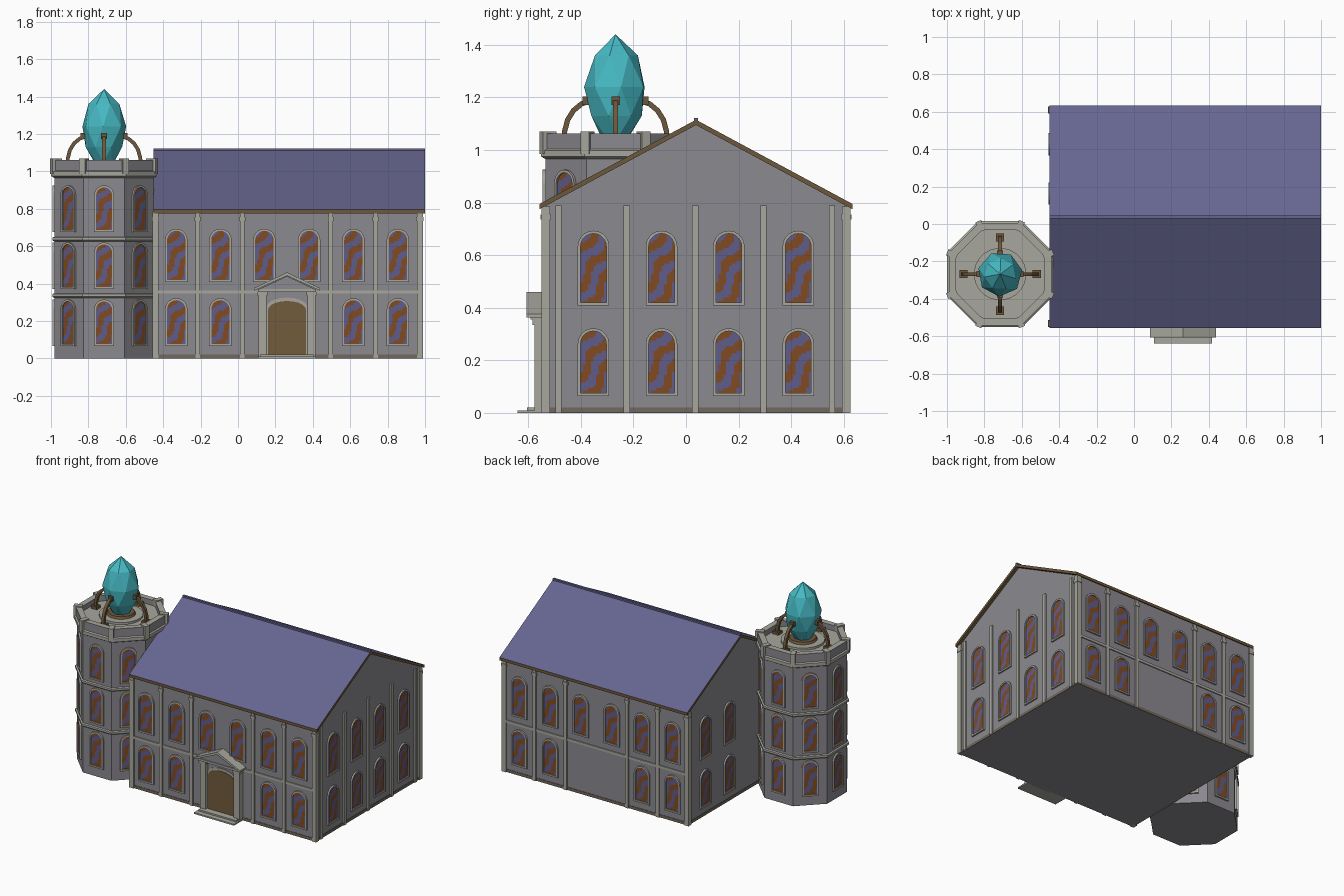
import bpy, bmesh
from math import sin, cos, tan, pi, radians, hypot
from mathutils import Matrix, Vector

if "Cube" in bpy.data.objects:
    bpy.data.objects.remove(bpy.data.objects["Cube"])


def material(name, r, g, b):
    col = [(c / 255) ** 2.2 for c in (r, g, b)] + [1]
    m = bpy.data.materials.new(name)
    m.use_nodes = True
    m.diffuse_color = col
    bsdf = m.node_tree.nodes["Principled BSDF"]
    bsdf.inputs["Base Color"].default_value = col
    bsdf.inputs["Roughness"].default_value = 0.8
    return m


WALL = material("wall stone", 138, 136, 142)
TRIM = material("pale trim stone", 167, 166, 156)
ROOF = material("roof slate", 102, 101, 142)
WOOD = material("brown trim", 108, 88, 62)
DOOR = material("door wood", 112, 92, 62)
BLUE = material("blue glass", 96, 93, 138)
ORANGE = material("orange glass", 128, 76, 38)
CRYSTAL = material("teal crystal", 72, 184, 194)
BASE = material("foundation", 112, 104, 92)


def finish(name, bm, mats, rule=None):
    bm.normal_update()
    if rule:
        for f in bm.faces:
            f.material_index = rule(f)
    me = bpy.data.meshes.new(name)
    bm.to_mesh(me)
    bm.free()
    for m in mats:
        me.materials.append(m)
    ob = bpy.data.objects.new(name, me)
    bpy.context.collection.objects.link(ob)
    return ob


def loft(name, rings, mats, caps=True, rule=None):
    """Skin closed rings of 3D points."""
    bm = bmesh.new()
    vs = [[bm.verts.new(p) for p in ring] for ring in rings]
    n = len(rings[0])
    for a, b in zip(vs, vs[1:]):
        for i in range(n):
            j = (i + 1) % n
            bm.faces.new((a[i], a[j], b[j], b[i]))
    if caps:
        bm.faces.new(vs[0])
        bm.faces.new(vs[-1])
    bmesh.ops.recalc_face_normals(bm, faces=bm.faces)
    return finish(name, bm, mats, rule)


def box(name, lo, hi, mat, turn=None):
    lo, hi = Vector(lo), Vector(hi)
    bm = bmesh.new()
    bmesh.ops.create_cube(bm, size=1, matrix=Matrix.Translation((lo + hi) / 2)
                          @ Matrix.Diagonal((hi - lo).to_4d()))
    if turn:
        bmesh.ops.transform(bm, matrix=turn, verts=bm.verts)
    return finish(name, bm, [mat])


def prism_x(name, pts, x0, x1, mats, rule=None):
    return loft(name, [[(x, y, z) for y, z in pts] for x in (x0, x1)], mats, rule=rule)


def prism_y(name, pts, y0, y1, mats, rule=None):
    return loft(name, [[(x, y, z) for x, z in pts] for y in (y0, y1)], mats, rule=rule)


# ---- arched windows, shared meshes per size ----
def arch(w, h, inset=0.0, n=10):
    r = w / 2
    k = r - inset
    top = [(k * cos(pi * i / n), h - r + k * sin(pi * i / n)) for i in range(n + 1)]
    return [(-k, inset), (k, inset)] + top


def arch_frame(name, w, h, t, depth):
    inner, outer = arch(w, h, t), arch(w, h)
    return loft(name, [[(x, y, z) for x, z in pts] for pts, y in
                       ((inner, 0), (inner, -depth), (outer, -depth), (outer, 0))],
                [TRIM], caps=False)


def glass(name, w, h, t):
    bm = bmesh.new()
    bm.faces.new([bm.verts.new((x, -0.004, z)) for x, z in arch(w, h, t)])
    step = 0.01
    for axis, lo, hi in ((Vector((1, 0, 0)), -w / 2, w / 2), (Vector((0, 0, 1)), 0, h)):
        for i in range(1, int((hi - lo) / step) + 1):
            bmesh.ops.bisect_plane(bm, geom=bm.verts[:] + bm.edges[:] + bm.faces[:],
                                   plane_co=axis * (lo + i * step), plane_no=axis)

    def pane(f):
        c = f.calc_center_median()
        return int(sin(52 * (c.z - 1.5 * c.x) + 1.2 * sin(32 * (c.x + c.z))) > 0)
    return finish(name, bm, [BLUE, ORANGE], pane)


cache = {}


def window(name, w, h, x, y, z, turn):
    for part, make in (("frame", lambda n: arch_frame(n, w, h, 0.011, 0.011)),
                       ("glass", lambda n: glass(n, w, h, 0.011))):
        key = (part, w, h)
        if key in cache:
            ob = bpy.data.objects.new(name + "_" + part, cache[key])
            bpy.context.collection.objects.link(ob)
        else:
            ob = make(name + "_" + part)
            cache[key] = ob.data
        ob.location = (x, y, z)
        ob.rotation_euler.z = radians(turn)


# ---- main hall ----
MID = 0.038
X0, X1 = -0.445, 0.978
YF, YB = MID - 0.577, MID + 0.577
prism_x("hall_walls", [(YF, 0), (YB, 0), (YB, 0.785), (MID, 1.095), (YF, 0.785)],
        X0, X1, [WALL])
box("hall_foundation", (X0 - 0.003, YF - 0.003, 0), (X1 + 0.003, YB + 0.003, 0.02), BASE)

E = 0.595
prism_x("hall_roof", [(MID - E, 0.775), (MID - E, 0.795), (MID, 1.115), (MID + E, 0.795),
                      (MID + E, 0.775), (MID, 1.095)], -0.452, 1.0, [ROOF, WOOD],
        lambda f: 0 if f.normal.z > 0.3 else 1)
box("roof_ridge", (-0.452, MID - 0.008, 1.1), (1.0, MID + 0.008, 1.122), ROOF)

COLS = [-0.33, -0.094, 0.141, 0.38, 0.617, 0.855]
ROWS = [-0.352, -0.093, 0.163, 0.427]
UP, LOW = (0.285, 0.408), (0.257, 0.065)
for side, y, turn, out in (("front", YF, 0, -1), ("back", YB, 180, 1)):
    for i, x in enumerate(COLS):
        window(side + "_upper_window", 0.12, UP[0], x, y, UP[1], turn)
        if i not in (2, 3):
            window(side + "_lower_window", 0.12, LOW[0], x, y, LOW[1], turn)
    for x in (-0.215, 0.022, 0.497, 0.737):
        for part, w, z0, z1, d in (("pilaster", 0.012, 0, 0.785, 0.01),
                                   ("pilaster_capital", 0.017, 0.735, 0.755, 0.014)):
            box(side + "_" + part, (x - w, min(y, y + out * d), z0),
                (x + w, max(y, y + out * d), z1), TRIM)
    box(side + "_belt_course", (X0, y - 0.007, 0.346), (X1, y + 0.007, 0.364), TRIM)
    # square piers on the corners
    for x in (X0 + 0.004, X1 - 0.006):
        yc = y - out * 0.006
        box(side + "_corner_pier", (x - 0.016, yc - 0.016, 0), (x + 0.016, yc + 0.016, 0.785), TRIM)
        box(side + "_corner_capital", (x - 0.019, yc - 0.019, 0.735),
            (x + 0.019, yc + 0.019, 0.755), TRIM)

for i, y in enumerate(ROWS):
    for h, z in (UP, LOW):
        window("right_window", 0.12, h, X1, y, z, 90)
        if i > 1:
            window("left_window", 0.12, h, X0, y, z, -90)
for i in range(5):
    y = -0.485 + 0.26 * i
    box("right_pilaster", (X1 - 0.01, y - 0.012, 0), (X1 + 0.01, y + 0.012, 0.788), TRIM)

# ---- entrance porch ----
PX = 0.262
box("porch_step_lower", (PX - 0.155, -0.64, 0), (PX + 0.155, YF, 0.01), TRIM)
box("porch_step_upper", (PX - 0.145, -0.605, 0), (PX + 0.145, YF, 0.02), TRIM)
box("porch_panel", (PX - 0.12, YF - 0.012, 0), (PX + 0.12, YF, 0.36), WALL)
for s in (-1, 1):
    x = PX + s * 0.131
    box("porch_column", (x - 0.022, -0.577, 0.01), (x + 0.022, YF, 0.36), TRIM)
    box("porch_column_cap", (x - 0.027, -0.583, 0.335), (x + 0.027, YF, 0.355), TRIM)
door_arch = [(-0.108, 0.02), (0.108, 0.02)] + [
    (0.108 * cos(pi * i / 10), 0.275 + 0.05 * sin(pi * i / 10)) for i in range(11)]
for name, k, y, mat in (("door_surround", 1.0, -0.556, TRIM), ("door", 0.94, -0.559, DOOR)):
    prism_y(name, [(PX + x * k, 0.02 + (z - 0.02) * k) for x, z in door_arch], y, YF, [mat])
prism_y("porch_pediment", [(PX - 0.15, 0.358), (PX + 0.15, 0.358), (PX + 0.15, 0.37),
                           (PX, 0.44), (PX - 0.15, 0.37)], -0.585, YF, [WALL])
box("porch_beam", (PX - 0.155, -0.592, 0.355), (PX + 0.155, YF, 0.37), TRIM)
prism_y("porch_roof", [(PX - 0.176, 0.362), (PX - 0.176, 0.376), (PX, 0.46),
                       (PX + 0.176, 0.376), (PX + 0.176, 0.362), (PX, 0.442)],
        -0.606, YF, [TRIM, WOOD], lambda f: int(f.normal.z < -0.3))

# ---- octagonal tower ----
TX, TY = -0.716, -0.268


def ring(r, z, n=8, phase=0.5):
    return [(TX + r * cos(2 * pi * (i + phase) / n),
             TY + r * sin(2 * pi * (i + phase) / n), z) for i in range(n)]


def octagon(name, profile, mats, caps=True, rule=None):
    return loft(name, [ring(a / cos(pi / 8), z) for a, z in profile], mats, caps, rule)


A = 0.266
octagon("tower_walls", [(A, 0), (A, 0.975)], [WALL])
for z in (0.33, 0.632):
    octagon("tower_band", [(A, z - 0.008), (A + 0.01, z), (A + 0.01, z + 0.014), (A, z + 0.018)],
            [TRIM])
octagon("tower_cornice", [(A, 0.965), (0.283, 0.975), (0.283, 0.998), (0.274, 1.004)], [TRIM])
octagon("tower_parapet", [(0.274, 1.0), (0.274, 1.062), (0.235, 1.062), (0.235, 1.0)],
        [TRIM, WALL], False, lambda f: int(abs(f.normal.z) < 0.5))
octagon("tower_floor", [(0.24, 0.99), (0.24, 1.025)], [TRIM])
for i in range(8):
    a = 2 * pi * (i + 0.5) / 8
    turn = Matrix.Translation((TX, TY, 0)) @ Matrix.Rotation(a, 4, "Z")
    box("parapet_post", (0.25, -0.017, 0.985), (0.306, 0.017, 1.07), TRIM, turn)
    # no openings on the side that meets the hall
    if i != 2:
        t = i * 45
        for z in (0.065, 0.37, 0.675):
            window("tower_window", 0.107, 0.25, TX + A * sin(radians(t)),
                   TY - A * cos(radians(t)), z, t)

# ---- crystal and its holder ----
loft("crystal_plinth", [ring(r, z, 24) for r, z in ((0.14, 1.02), (0.14, 1.04), (0.1, 1.04))], [TRIM])
loft("crystal_socket", [ring(r, z, 24) for r, z in ((0.095, 1.035), (0.085, 1.055))], [WOOD])

bm = bmesh.new()
for k, (r, z) in enumerate(((0.055, 1.05), (0.1, 1.13), (0.12, 1.24), (0.085, 1.36))):
    for p in ring(r, z, 7, 0.5 * k + 0.2):
        bm.verts.new(p)
bm.verts.new((TX, TY, 1.44))
bmesh.ops.convex_hull(bm, input=bm.verts)
bmesh.ops.recalc_face_normals(bm, faces=bm.faces)
finish("crystal", bm, [CRYSTAL])

path = [(0.196, 1.02), (0.194, 1.07), (0.182, 1.115), (0.16, 1.15), (0.13, 1.175), (0.1, 1.186)]
for q in range(4):
    turn = Matrix.Translation((TX, TY, 0)) @ Matrix.Rotation(q * pi / 2, 4, "Z")
    rings = []
    for i, (r, z) in enumerate(path):
        a, b = path[max(i - 1, 0)], path[min(i + 1, len(path) - 1)]
        d = hypot(b[0] - a[0], b[1] - a[1])
        nx, nz = -(b[1] - a[1]) / d * 0.01, (b[0] - a[0]) / d * 0.01
        rings.append([turn @ Vector((r + s * nx, t, z + s * nz))
                      for s, t in ((-1, -0.01), (-1, 0.01), (1, 0.01), (1, -0.01))])
    loft("holder_arm", rings, [WOOD])
    box("holder_foot", (0.174, -0.022, 1.02), (0.218, 0.022, 1.045), WOOD, turn)
    box("holder_claw", (0.103, -0.016, 1.172), (0.125, 0.016, 1.204), WOOD, turn)
